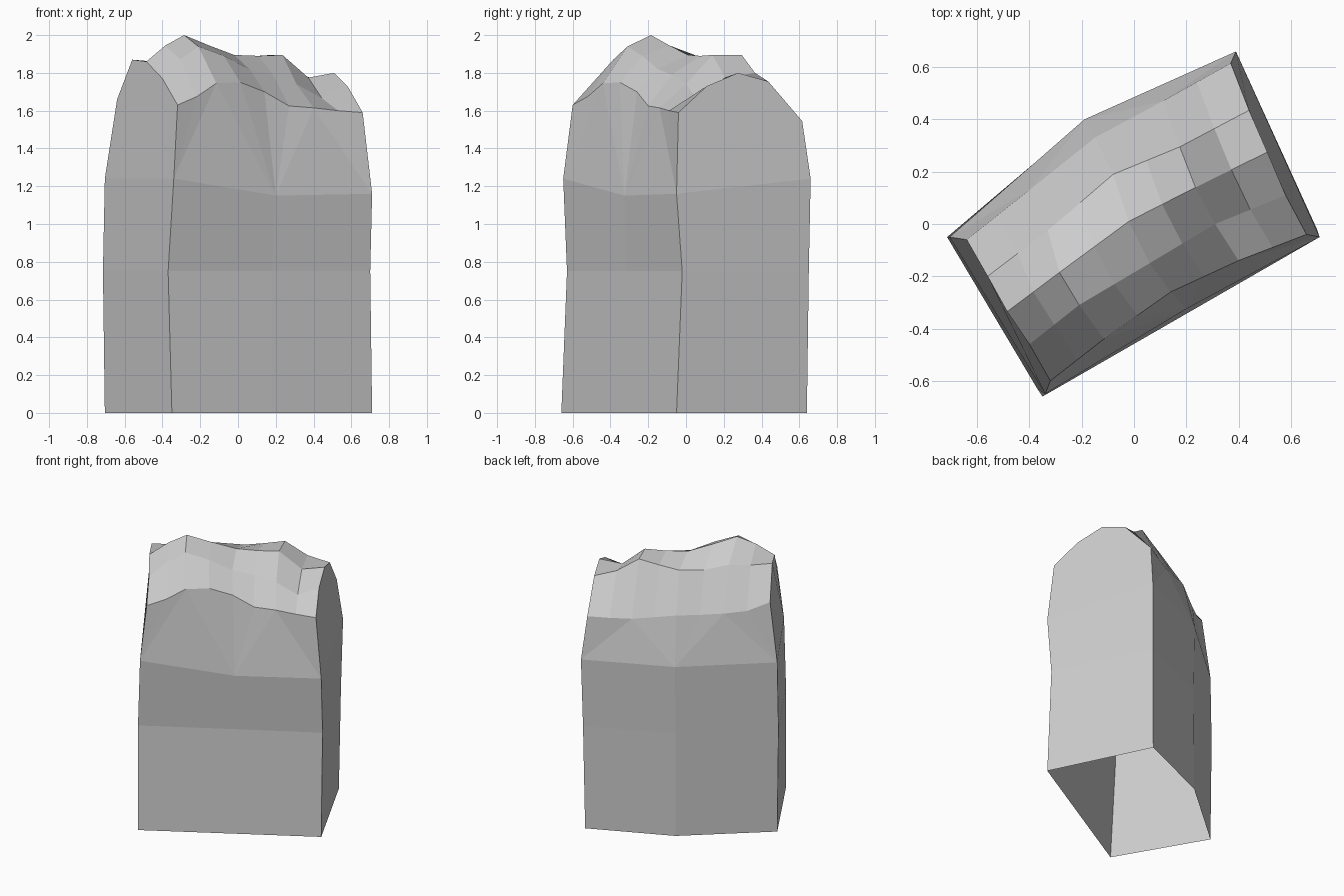
import bpy
import bmesh
from mathutils import Vector

if "Cube" in bpy.data.objects:
    bpy.data.objects.remove(bpy.data.objects["Cube"])

# Stone colour
stone = bpy.data.materials.new("stone_grey")
stone.diffuse_color = (0.6, 0.6, 0.6, 1)
stone.use_nodes = True
stone.node_tree.nodes["Principled BSDF"].inputs["Base Color"].default_value = stone.diffuse_color

bm = bmesh.new()


def ridge_row(knots, heights):
    """Nine points along the rock: plan knots at every second column, a height at each."""
    pts = []
    for i, z in enumerate(heights):
        k = min(i // 2, 3)
        p = Vector(knots[k]).lerp(Vector(knots[k + 1]), i / 2 - k)
        pts.append(bm.verts.new((p.x, p.y, z)))
    return pts


# Craggy top: five rows from the front rim over the crest to the back rim
front_rim = ridge_row(
    [(-.32, -.60), (-.115, -.44), (.14, -.26), (.40, -.14), (.66, -.04)],
    [1.63, 1.675, 1.745, 1.75, 1.70, 1.625, 1.615, 1.60, 1.59])
front_slope = ridge_row(
    [(-.40, -.46), (-.21, -.31), (.06, -.15), (.31, 0), (.58, .11)],
    [1.77, 1.87, 1.94, 1.89, 1.82, 1.79, 1.74, 1.665, 1.73])
crest = ridge_row(
    [(-.485, -.335), (-.285, -.185), (-.02, .01), (.235, .14), (.51, .275)],
    [1.86, 1.945, 2.0, 1.945, 1.895, 1.89, 1.895, 1.775, 1.80])
back_slope = ridge_row(
    [(-.56, -.20), (-.33, -.025), (-.08, .19), (.175, .295), (.44, .435)],
    [1.87, 1.86, 1.865, 1.835, 1.84, 1.865, 1.895, 1.80, 1.755])
back_rim = ridge_row(
    [(-.64, -.06), (-.40, .13), (-.15, .33), (.11, .47), (.37, .615)],
    [1.66, 1.60, 1.585, 1.58, 1.58, 1.56, 1.54, 1.54, 1.545])

rows = [front_rim, front_slope, crest, back_slope, back_rim]
for a, b in zip(rows, rows[1:]):
    for i in range(8):
        bm.faces.new((a[i], a[i + 1], b[i + 1], b[i]))


def column(*points):
    return [bm.verts.new(p) for p in points]


# Upright edges of the body: foot, waist and shoulder
front_left = column((-.35, -.66, 0), (-.37, -.63, .75), (-.34, -.65, 1.24))
front_mid = column((.18, -.355, 0), (.18, -.315, .75), (.20, -.325, 1.15))
front_right = column((.71, -.05, 0), (.70, -.02, .75), (.71, -.05, 1.16))
back_right = column((.37, .64, 0), (.38, .65, .75), (.39, .66, 1.24))
back_mid = column((-.19, .395, 0), (-.19, .39, .75), (-.19, .40, 1.24))
back_left = column((-.705, -.05, 0), (-.715, -.05, .75), (-.705, -.05, 1.24))

# Lower walls, open underneath
ring = [front_left, front_mid, front_right, back_right, back_mid, back_left]
for a, b in zip(ring, ring[1:] + ring[:1]):
    for k in range(2):
        bm.faces.new((a[k], b[k], b[k + 1], a[k + 1]))


def long_wall(left, mid, right, rim):
    """Fan the shoulder points up to the nine rim points."""
    for i in range(8):
        apex = left if i < 2 else mid if i < 6 else right
        bm.faces.new((apex, rim[i + 1], rim[i]))
    bm.faces.new((left, mid, rim[2]))
    bm.faces.new((mid, right, rim[6]))


long_wall(front_left[2], front_mid[2], front_right[2], front_rim)
long_wall(back_right[2], back_mid[2], back_left[2], back_rim[::-1])

# Flat end walls under the gable outlines
bm.faces.new([front_right[2], back_right[2]] + [r[8] for r in rows[::-1]])
bm.faces.new([back_left[2], front_left[2]] + [r[0] for r in rows])

bmesh.ops.recalc_face_normals(bm, faces=bm.faces)
mesh = bpy.data.meshes.new("rock_pillar")
bm.to_mesh(mesh)
bm.free()
mesh.materials.append(stone)
rock = bpy.data.objects.new("rock_pillar", mesh)
bpy.context.collection.objects.link(rock)
